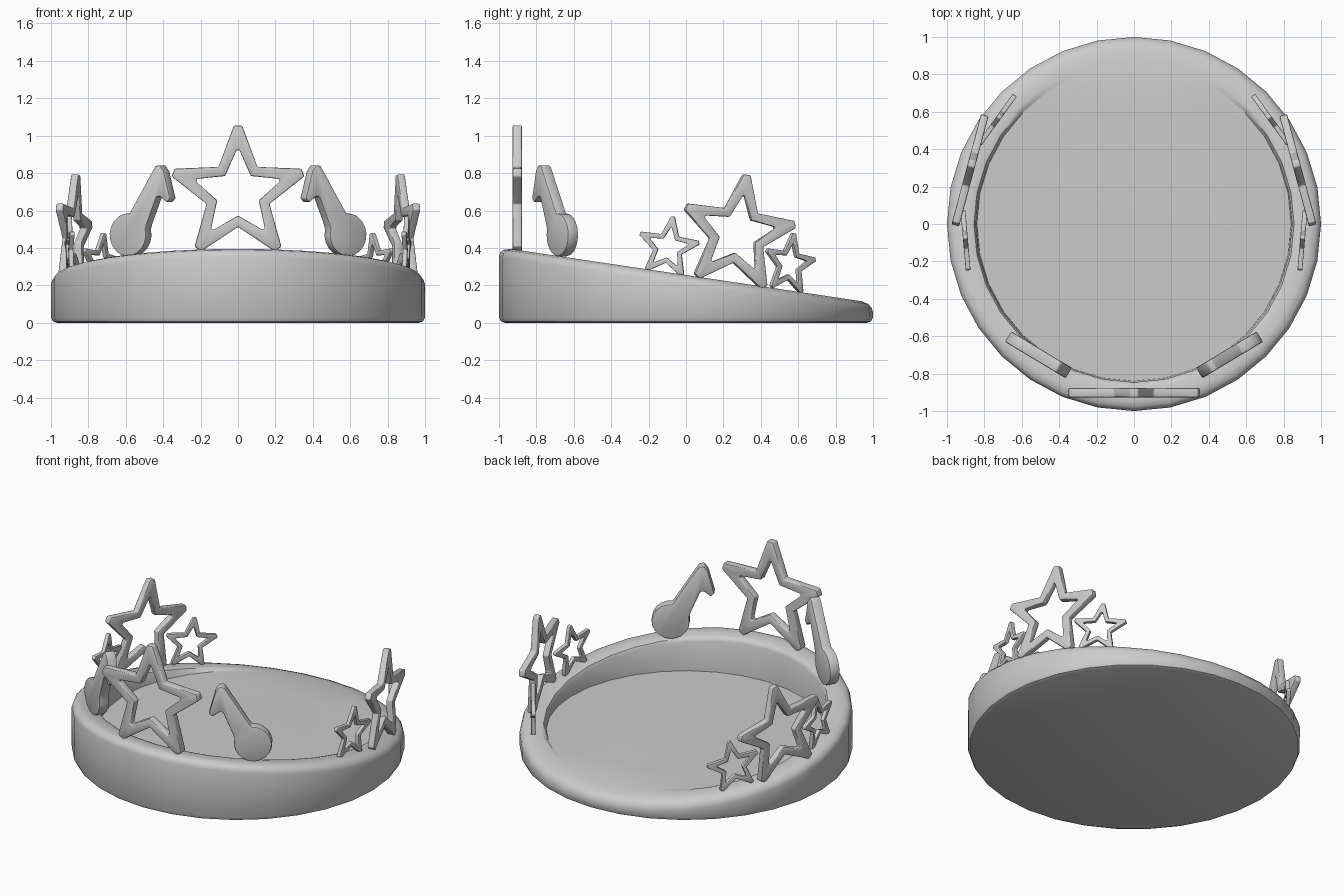
import bpy, bmesh, math
from math import sin, cos, pi, radians

if "Cube" in bpy.data.objects:
    bpy.data.objects.remove(bpy.data.objects["Cube"])


def finish(bm, name, angle=35):
    bmesh.ops.recalc_face_normals(bm, faces=bm.faces)
    me = bpy.data.meshes.new(name)
    bm.to_mesh(me)
    bm.free()
    ob = bpy.data.objects.new(name, me)
    bpy.context.collection.objects.link(ob)
    bpy.ops.object.select_all(action='DESELECT')
    ob.select_set(True)
    bpy.context.view_layer.objects.active = ob
    bpy.ops.object.shade_smooth_by_angle(angle=radians(angle))
    return ob


def bevel_sharp(bm, width):
    bmesh.ops.recalc_face_normals(bm, faces=bm.faces)
    edges = [e for e in bm.edges if e.is_manifold and e.calc_face_angle() > radians(40)]
    bmesh.ops.bevel(bm, geom=edges, offset=width, segments=2, profile=0.5,
                    affect='EDGES', clamp_overlap=True)


def place(side, centre, angle, u, d, v):
    # upright plate coordinates (along, depth, up) to model space; side=-1 mirrors in x
    cx, cy, cz = centre
    return (side * (cx + u * cos(angle) - d * sin(angle)),
            cy + u * sin(angle) + d * cos(angle), cz + v)


def star_ring(tip, notch, tip_half, tilt):
    # each arm: two corners of a blunt tip, then the notch
    pts = []
    for k in range(5):
        a = pi / 2 + k * 2 * pi / 5 - tilt
        for t in (-tip_half, tip_half):
            pts.append((tip * cos(a) - t * sin(a), tip * sin(a) + t * cos(a)))
        b = a + pi / 5
        pts.append((notch * cos(b), notch * sin(b)))
    return pts


def star(name, centre, angle, size, thick, tilt=0.0, side=1):
    bm = bmesh.new()
    outer = star_ring(size, size * 0.485, size * 0.06, tilt)
    inner = star_ring(size * 0.64, size * 0.32, size * 0.02, tilt)
    loops = [[bm.verts.new(place(side, centre, angle, u, d, v)) for u, v in ring]
             for ring, d in ((outer, -thick / 2), (outer, thick / 2),
                             (inner, thick / 2), (inner, -thick / 2))]
    n = len(outer)
    for i in range(4):
        a, b = loops[i], loops[(i + 1) % 4]
        for j in range(n):
            k = (j + 1) % n
            bm.faces.new((a[j], a[k], b[k], b[j]))
    bevel_sharp(bm, thick * 0.2)
    return finish(bm, name)


def note(name, side):
    # flag, leaning stem and round head as one outline
    pts = [(-0.095, 0.838), (-0.125, 0.843), (-0.15, 0.81), (-0.19, 0.665),
           (-0.168, 0.642), (-0.11, 0.68), (-0.045, 0.53)]
    for i in range(17):
        a = radians(165 + i * (290 / 16))
        pts.append((0.075 + 0.115 * cos(a), 0.47 + 0.115 * sin(a)))
    pts[5:6] = [(-0.125, 0.675), (-0.105, 0.672)]
    bm = bmesh.new()
    t, centre, angle = 0.065, (0.51, -0.70, 0), radians(31)
    front, back = [[bm.verts.new(place(side, centre, angle, u, d, v)) for u, v in pts]
                   for d in (-t / 2, t / 2)]
    bm.faces.new(front)
    bm.faces.new(back[::-1])
    for j in range(len(pts)):
        k = (j + 1) % len(pts)
        bm.faces.new((front[j], front[k], back[k], back[j]))
    bevel_sharp(bm, 0.008)
    return finish(bm, name)


# Sloped round tray: rounded rim following a tilted plane, flat sunken floor
def rim_height(y):
    return 0.255 - 0.149 * y


def floor_height(y):
    return min(0.145, rim_height(y))


SEGS = 32
bottom = [(0.97, 0.0), (0.99, 0.008), (1.0, 0.03)]
rim = [(1.0, 0.05), (0.993, 0.028), (0.975, 0.01), (0.94, 0.0), (0.875, 0.0),
       (0.856, 0.006), (0.846, 0.025)]
floor = [0.84, 0.78, 0.6]
bm = bmesh.new()
rings = []
for kind, items in (('b', bottom), ('r', rim), ('f', floor)):
    for item in items:
        r = item if kind == 'f' else item[0]
        ring = []
        for i in range(SEGS):
            a = 2 * pi * i / SEGS
            x, y = r * cos(a), r * sin(a)
            if kind == 'b':
                z = item[1]
            elif kind == 'f':
                z = floor_height(y)
            else:
                z = rim_height(y) - item[1]
                if r < 0.9:
                    z = max(z, floor_height(y))
            ring.append(bm.verts.new((x, y, z)))
        rings.append(ring)
for a, b in zip(rings, rings[1:]):
    for j in range(SEGS):
        k = (j + 1) % SEGS
        bm.faces.new((a[j], a[k], b[k], b[j]))
bm.faces.new(rings[0][::-1])
bm.faces.new(rings[-1])
finish(bm, "crown_base", 40)

# Large star at the front
star("front_star", (0, -0.902, 0.69), 0, 0.365, 0.05)

# Mirrored notes and side star groups
slope = radians(9)
for side, label in ((1, "right"), (-1, "left")):
    note(label + "_note", side)
    for part, centre, size, thick, turn in (
            ("large_star", (0.88, 0.275, 0.475), 0.32, 0.042, 15),
            ("small_front_star", (0.9, -0.095, 0.402), 0.168, 0.026, -5),
            ("small_back_star", (0.735, 0.553, 0.312), 0.168, 0.026, 36)):
        star(label + "_" + part, centre, radians(90 + turn), size, thick, slope, side)
